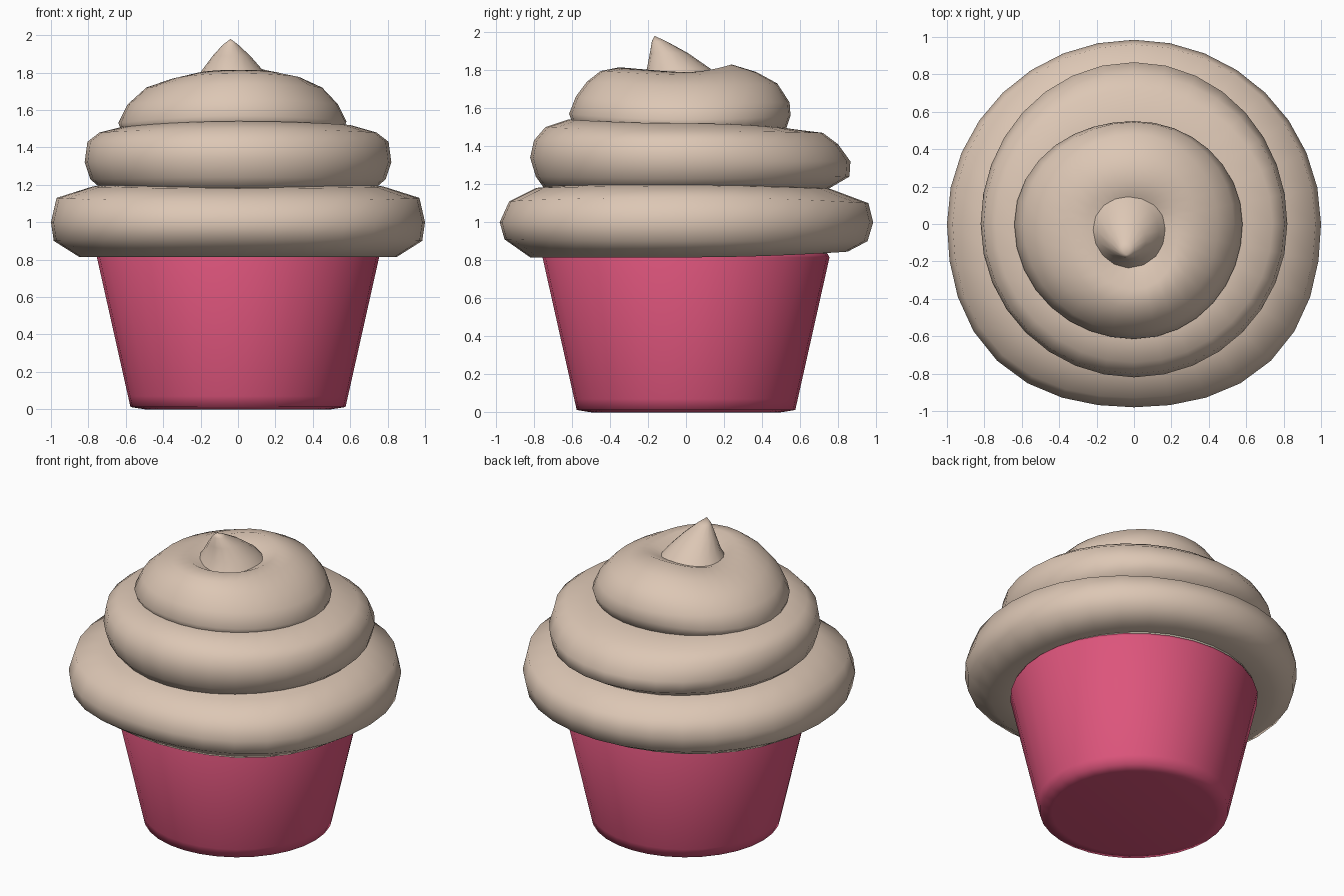
import bpy, bmesh, math

def material(name, rgb):
    m = bpy.data.materials.new(name)
    m.diffuse_color = (*rgb, 1)
    return m

PINK = material("pink wrapper", (0.72, 0.09, 0.20))
CREAM = material("cream frosting", (0.72, 0.57, 0.46))
CAKE = material("pale cake", (0.62, 0.58, 0.46))

def loft(name, rings, mat, angle=50):
    """Skin a list of equal-length rings; a one-point ring closes an end."""
    bm = bmesh.new()
    vs = [[bm.verts.new(p) for p in ring] for ring in rings]
    for a, b in zip(vs, vs[1:]):
        n = max(len(a), len(b))
        for i in range(n):
            j = (i + 1) % n
            if len(a) == 1:
                bm.faces.new((a[0], b[j], b[i]))
            elif len(b) == 1:
                bm.faces.new((a[i], a[j], b[0]))
            else:
                bm.faces.new((a[i], a[j], b[j], b[i]))
    bmesh.ops.recalc_face_normals(bm, faces=bm.faces)
    me = bpy.data.meshes.new(name)
    bm.to_mesh(me)
    bm.free()
    me.materials.append(mat)
    ob = bpy.data.objects.new(name, me)
    bpy.context.collection.objects.link(ob)
    bpy.context.view_layer.objects.active = ob
    ob.select_set(True)
    bpy.ops.object.shade_smooth_by_angle(angle=math.radians(angle))
    ob.select_set(False)
    return ob

def circle(r, z, cx=0, cy=0, n=32):
    if r == 0:
        return [(cx, cy, z)]
    return [(cx + r * math.cos(t), cy + r * math.sin(t), z)
            for t in (2 * math.pi * i / n for i in range(n))]

def swirl(name, left, right, front, back, bump=0, n=32):
    """Uneven frosting ring: four (radius, z) profiles blended by direction."""
    rings = []
    for L, R, F, B in zip(left, right, front, back):
        if L[0] == 0:
            rings.append([(0, 0, L[1])])
            continue
        ring = []
        for i in range(n):
            t = 2 * math.pi * i / n
            c, s = math.cos(t), math.sin(t)
            w = (max(0, -c) ** 2, max(0, c) ** 2, max(0, -s) ** 2, max(0, s) ** 2)
            r, z = (sum(k * p[q] for k, p in zip(w, (L, R, F, B))) for q in (0, 1))
            if s < 0:
                r *= 1 + bump * (2 * s * c) ** 2
            ring.append((r * c, r * s, z))
        rings.append(ring)
    return loft(name, rings, CREAM, 75)

# wrapper cup with slightly domed underside and rolled rim
loft("wrapper", [circle(r, z) for r, z in
     [(0, 0.012), (0.50, 0.0), (0.575, 0.012), (0.588, 0.07), (0.755, 0.815),
      (0.745, 0.835), (0.70, 0.835)]], PINK, 80)

# sliver of cake showing above the wrapper
loft("cake", [circle(r, z) for r, z in
     [(0, 0.78), (0.735, 0.78), (0.745, 0.87), (0, 0.90)]], CAKE)

# bottom frosting ring
swirl("frosting_bottom",
      [(0, 0.86), (0.70, 0.845), (0.85, 0.815), (0.985, 0.90), (1.0, 1.0), (0.97, 1.13), (0.78, 1.19), (0.6, 1.22), (0, 1.22)],
      [(0, 0.86), (0.70, 0.845), (0.85, 0.815), (0.985, 0.90), (1.0, 1.0), (0.97, 1.13), (0.78, 1.19), (0.6, 1.22), (0, 1.22)],
      [(0, 0.86), (0.70, 0.84), (0.82, 0.815), (0.955, 0.91), (0.98, 1.0), (0.93, 1.11), (0.79, 1.18), (0.6, 1.2), (0, 1.22)],
      [(0, 0.86), (0.70, 0.85), (0.85, 0.845), (0.955, 0.90), (0.985, 1.0), (0.96, 1.10), (0.76, 1.175), (0.6, 1.2), (0, 1.22)],
      bump=0.045)

# middle frosting ring
swirl("frosting_middle",
      [(0, 1.15), (0.72, 1.17), (0.79, 1.23), (0.82, 1.32), (0.805, 1.43), (0.74, 1.48), (0.62, 1.51), (0.5, 1.52), (0, 1.53)],
      [(0, 1.15), (0.72, 1.17), (0.79, 1.23), (0.82, 1.32), (0.805, 1.43), (0.74, 1.48), (0.60, 1.52), (0.5, 1.52), (0, 1.53)],
      [(0, 1.15), (0.74, 1.17), (0.79, 1.24), (0.82, 1.34), (0.80, 1.43), (0.74, 1.50), (0.62, 1.54), (0.5, 1.53), (0, 1.53)],
      [(0, 1.15), (0.74, 1.17), (0.86, 1.24), (0.865, 1.32), (0.80, 1.41), (0.72, 1.47), (0.56, 1.49), (0.5, 1.50), (0, 1.53)])

# top frosting dome with a shallow crater
swirl("frosting_top",
      [(0, 1.45), (0.62, 1.48), (0.64, 1.53), (0.59, 1.63), (0.49, 1.72), (0.36, 1.765), (0.25, 1.785), (0.15, 1.76), (0, 1.74)],
      [(0, 1.45), (0.56, 1.48), (0.58, 1.54), (0.535, 1.63), (0.45, 1.72), (0.33, 1.775), (0.23, 1.79), (0.15, 1.76), (0, 1.74)],
      [(0, 1.45), (0.59, 1.50), (0.615, 1.57), (0.58, 1.66), (0.52, 1.74), (0.45, 1.795), (0.35, 1.815), (0.24, 1.75), (0, 1.74)],
      [(0, 1.45), (0.52, 1.47), (0.55, 1.56), (0.545, 1.63), (0.48, 1.73), (0.37, 1.79), (0.24, 1.83), (0.15, 1.79), (0, 1.74)])

# leaning peak
loft("frosting_peak", [circle(r, z, x, y, 16) for r, z, x, y in
     [(0.23, 1.72, -0.03, -0.02), (0.165, 1.81, -0.03, -0.04), (0.10, 1.89, -0.035, -0.09),
      (0.04, 1.95, -0.04, -0.14), (0, 1.98, -0.04, -0.165)]], CREAM, 75)
